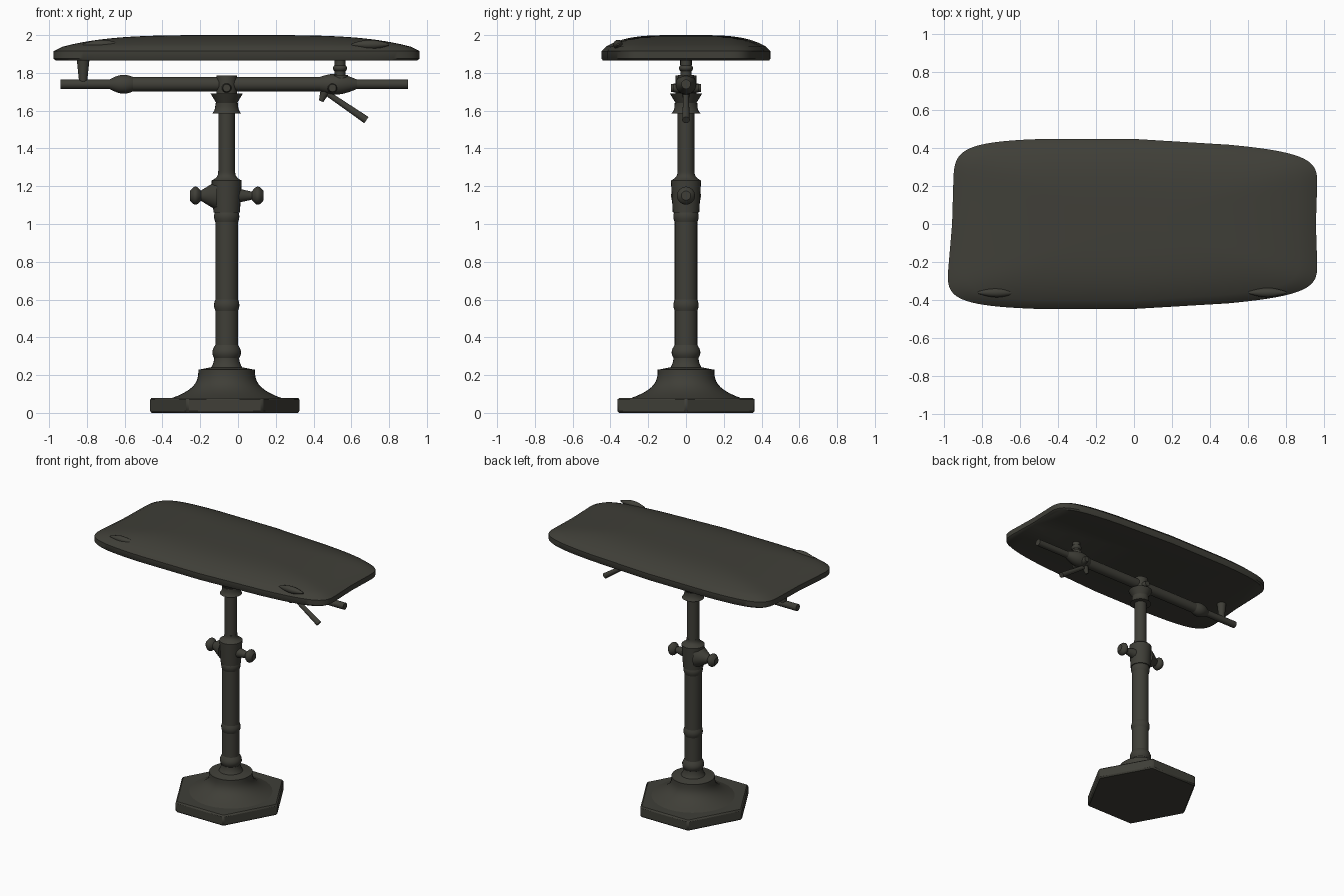
import bpy, bmesh, math
from mathutils import Vector

cube = bpy.data.objects.get("Cube")
if cube:
    bpy.data.objects.remove(cube, do_unlink=True)

# One dark olive finish for the whole stand
olive = bpy.data.materials.new("dark olive")
olive.use_nodes = True
colour = (0.05, 0.049, 0.039, 1)
olive.diffuse_color = colour
for node in olive.node_tree.nodes:
    if node.type == 'BSDF_PRINCIPLED':
        node.inputs["Base Color"].default_value = colour

POLE_X = -0.06
BAR_Z = 1.74
TUBE = 0.06
CLAMP_Z = 1.15


def finish(name, bm):
    """Turn the mesh into a named, softly shaded part."""
    bmesh.ops.recalc_face_normals(bm, faces=bm.faces[:])
    mesh = bpy.data.meshes.new(name)
    bm.to_mesh(mesh)
    bm.free()
    mesh.materials.append(olive)
    part = bpy.data.objects.new(name, mesh)
    bpy.context.collection.objects.link(part)
    bpy.ops.object.select_all(action='DESELECT')
    part.select_set(True)
    bpy.context.view_layer.objects.active = part
    bpy.ops.object.shade_smooth_by_angle(angle=math.radians(40))
    return part


def loft(name, rings):
    """Skin a list of point rings and cap both ends."""
    bm = bmesh.new()
    loops = [[bm.verts.new(point) for point in ring] for ring in rings]
    for low, high in zip(loops, loops[1:]):
        for i in range(len(low)):
            bm.faces.new((low[i - 1], low[i], high[i], high[i - 1]))
    bm.faces.new(loops[0])
    bm.faces.new(loops[-1])
    return finish(name, bm)


# Radius rules along a turned part
def taper(first, last):
    return lambda t: first + (last - first) * t


def straight(radius):
    return taper(radius, radius)


def barrel(ends, middle):
    return lambda t: ends + (middle - ends) * math.sin(math.pi * t)


def flare(foot, neck):
    return lambda t: neck + (foot - neck) * (1 - t) ** 3


def turned(name, start, end, radius, sides=24, steps=10):
    """Turn a radius rule about the line from start to end."""
    start, end = Vector(start), Vector(end)
    turn = (end - start).to_track_quat('Z', 'Y')
    rings = []
    for step in range(steps + 1):
        t = step / steps
        centre = start.lerp(end, t)
        rings.append([centre + turn @ Vector((math.cos(a), math.sin(a), 0)) * radius(t)
                      for a in (math.tau * i / sides for i in range(sides))])
    return loft(name, rings)


def upright(name, bottom, top, radius, x=POLE_X, **detail):
    return turned(name, (x, 0, bottom), (x, 0, top), radius, **detail)


def along_bar(name, left, right, radius):
    return turned(name, (left, 0, BAR_Z), (right, 0, BAR_Z), radius)


# Hexagonal foot, with corners pointing left and right
foot = upright("hexagonal_foot", 0, 0.08, straight(0.4), x=-0.07, sides=6, steps=1)
foot.scale.y = 1.05
bevel = foot.modifiers.new("soft edges", 'BEVEL')
bevel.width = 0.01

# Bell-shaped base and lower column
upright("base_bell", 0.075, 0.23, flare(0.3, 0.15), sides=32)
upright("bell_cap", 0.23, 0.24, taper(0.14, 0.09))
upright("column_neck", 0.23, 0.32, flare(0.09, 0.065))
upright("lower_column", 0.3, CLAMP_Z, straight(TUBE))

# Turned rings on the column
for name, z, swell, half in (("lower", 0.32, 0.016, 0.04),
                             ("middle", 0.57, 0.007, 0.03),
                             ("upper", 1.04, 0.007, 0.03)):
    upright(name + "_ring", z - half, z + half, barrel(TUBE, TUBE + swell))

# Height clamp, inner tube and top collar
upright("height_clamp", 1.06, 1.23, taper(0.07, 0.08))
upright("clamp_lip", 1.23, 1.28, flare(0.08, 0.045))
upright("upper_tube", CLAMP_Z, BAR_Z, straight(0.044))
upright("collar_lip", 1.585, 1.64, flare(0.077, TUBE))
upright("collar_flange", 1.64, 1.69, taper(0.055, 0.085))
upright("tee_joint", 1.6, 1.785, straight(0.055))


def clamp_part(name, sign, inner, outer, radius):
    turned(name, (POLE_X + sign * inner, 0, CLAMP_Z),
           (POLE_X + sign * outer, 0, CLAMP_Z), radius, sides=16)


# Clamp screws: a flared boss on the right, a slim stem on the left
for side, sign, boss, stem in (("right", -1, 0.08, 0.025), ("left", 1, 0.04, 0.02)):
    clamp_part(side + "_clamp_boss", sign, 0.05, 0.14, taper(boss, stem))
    clamp_part(side + "_clamp_stem", sign, 0.05, 0.15, straight(stem))
    clamp_part(side + "_clamp_knob", sign, 0.135, 0.195, barrel(0.025, 0.048))

# Horizontal support bar, with swellings where the arms join
along_bar("support_bar", -0.94, 0.9, straight(0.025))
along_bar("bar_sleeve", -0.6, 0.55, straight(0.038))
along_bar("right_swelling", -0.68, -0.53, barrel(0.025, 0.05))
along_bar("left_swelling", 0.4, 0.63, barrel(0.025, 0.055))

# Cross pins through the bar
for name, x, reach in (("tee", POLE_X, 0.08), ("lever", 0.5, 0.07)):
    turned(name + "_pin", (x, -reach, 1.72), (x, reach, 1.72), barrel(0.02, 0.03))

# Posts carrying the top
upright("right_post", BAR_Z, 1.875, taper(0.02, 0.034), x=-0.82)
upright("left_post", BAR_Z, 1.88, straight(0.028), x=0.54)
upright("left_post_socket", BAR_Z, 1.79, straight(0.042), x=0.54)
upright("left_post_ring", 1.81, 1.84, barrel(0.03, 0.038), x=0.54)

# Tilt lever and its short catch
hinge = (0.46, 0, 1.7)
turned("tilt_lever", hinge, (0.68, 0, 1.55), taper(0.014, 0.02))
turned("lever_catch", hinge, (0.44, 0, 1.65), taper(0.025, 0.012))


def power(value):
    return math.copysign(abs(value) ** 0.25, value)


def outline(scale, z, count=96):
    """Rounded rectangle with pinched ends, bulging sides and a slight skew."""
    ring = []
    for i in range(count):
        angle = math.tau * i / count
        u, v = power(math.cos(angle)), power(math.sin(angle))
        x = u * (0.98 - 0.025 * (1 - v * v)) + 0.012 * v * (1 - u)
        y = v * (0.45 - 0.06 * (x + 0.25) ** 2)
        ring.append((x * scale, y * scale, z))
    return ring


# Padded top: a rounded slab that swells towards the middle
RIM = 1.925
layers = [outline(0.985, 1.865), outline(1, 1.875), outline(1, RIM - 0.01)]
for step in range(1, 20):
    scale = 1 - step / 20
    layers.append(outline(scale, RIM + 0.075 * (1 - scale ** 4)))
loft("padded_top", layers)

# Small raised pads near the front corners
for side, x in (("right", -0.72), ("left", 0.7)):
    turned(side + "_corner_pad", (x - 0.1, -0.36, 1.95), (x + 0.1, -0.36, 1.95),
           barrel(0.005, 0.025), sides=16)
